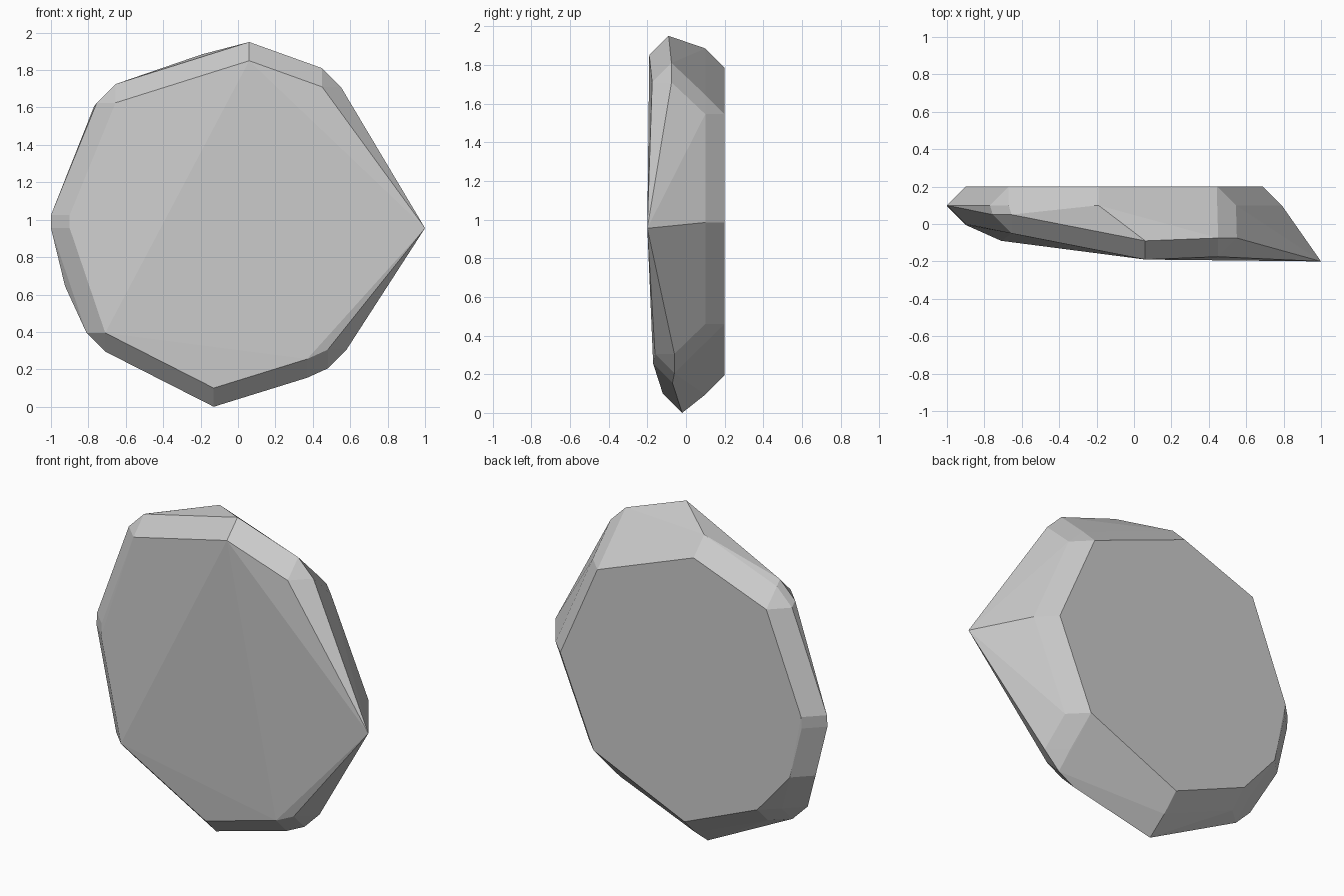
import bpy
import bmesh
from mathutils import Vector

if "Cube" in bpy.data.objects:
    bpy.data.objects.remove(bpy.data.objects["Cube"])

BEVEL = 0.1  # every core corner is cut by an octahedron of this radius

# Core corners of the stone (x, z) on the flat back slab, centred at y = 0.1
back_corners = [(0.69, 0.99), (0.445, 1.55), (-0.19, 1.79), (-0.67, 1.61),
                (-0.9, 1.03), (-0.825, 0.65), (-0.61, 0.40),
                (-0.13, 0.20), (0.47, 0.465)]

# Core corners of the slanted front (x, y, z)
front_corners = [(0.06, -0.09, 1.855), (0.45, -0.075, 1.715),
                 (0.48, -0.06, 0.31), (0.37, -0.07, 0.26),
                 (-0.13, -0.02, 0.105), (-0.71, 0.01, 0.40),
                 (-0.9, 0.095, 0.96), (-0.655, 0.05, 1.63)]

# Sharp tip on the right
tip = (1.0, -0.2, 0.96)


def add_chamfered_corner(bm, co):
    for axis in range(3):
        for sign in (-1, 1):
            offset = Vector((0, 0, 0))
            offset[axis] = sign * BEVEL
            bm.verts.new(Vector(co) + offset)


bm = bmesh.new()
for x, z in back_corners:
    add_chamfered_corner(bm, (x, 0.1, z))
for co in front_corners:
    add_chamfered_corner(bm, co)
bm.verts.new(tip)

# Wrap all corners into one faceted stone
bmesh.ops.convex_hull(bm, input=bm.verts[:])
bmesh.ops.delete(bm, geom=[v for v in bm.verts if not v.link_faces],
                 context='VERTS')
bmesh.ops.recalc_face_normals(bm, faces=bm.faces[:])

# Stand it on the ground
low = min(v.co.z for v in bm.verts)
bmesh.ops.translate(bm, verts=bm.verts[:], vec=(0, 0, -low))

mesh = bpy.data.meshes.new("flat_stone")
bm.to_mesh(mesh)
bm.free()
stone = bpy.data.objects.new("flat_stone", mesh)
bpy.context.collection.objects.link(stone)
